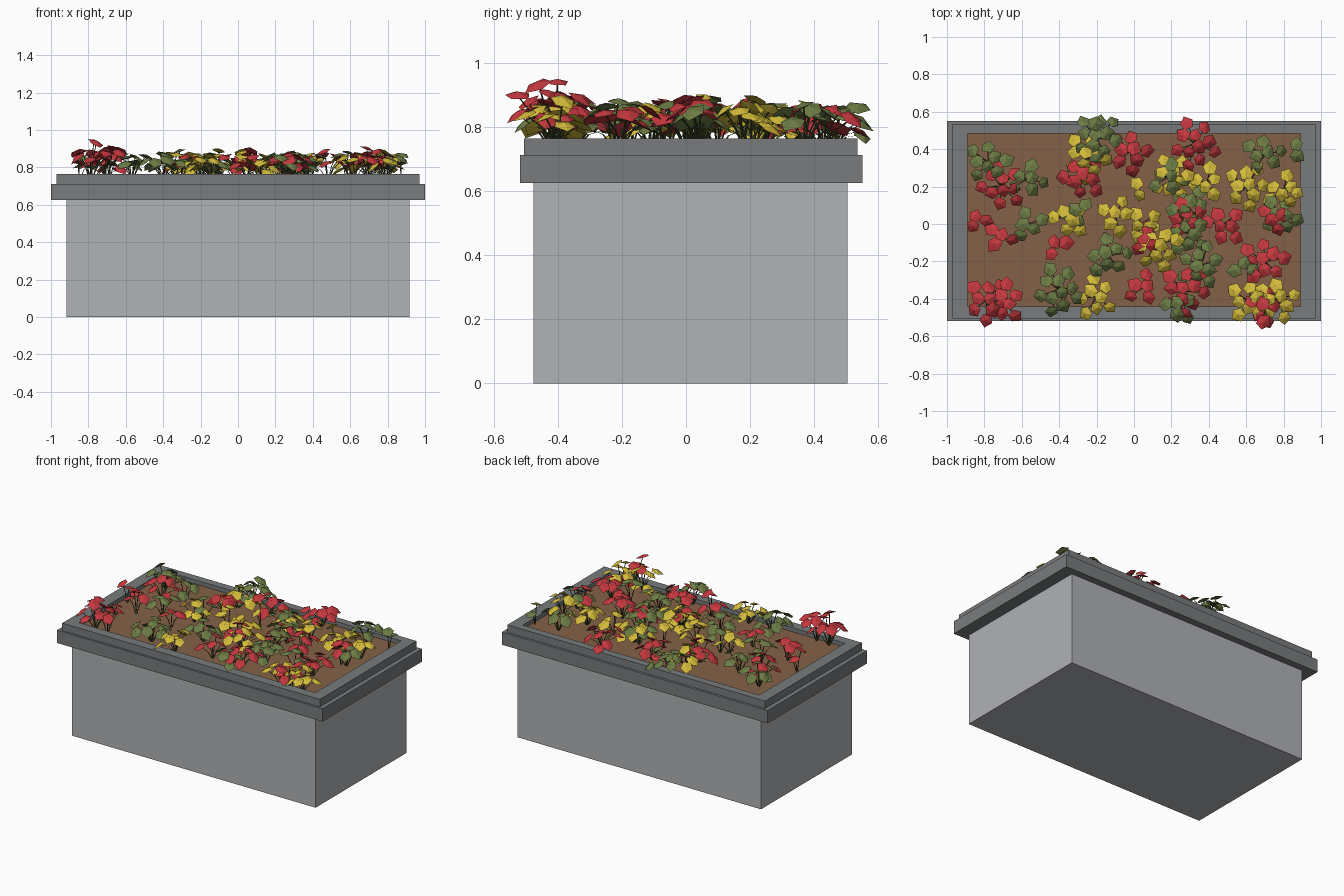
import bpy, bmesh, math, random
from mathutils import Vector, Matrix

if "Cube" in bpy.data.objects:
    bpy.data.objects.remove(bpy.data.objects["Cube"])

random.seed(4)
SOIL_Z = 0.735


def material(name, rgb):
    m = bpy.data.materials.new(name)
    lin = [((c / 255 + 0.055) / 1.055) ** 2.4 for c in rgb]
    m.diffuse_color = (*lin, 1)
    m.use_nodes = True
    m.node_tree.nodes["Principled BSDF"].inputs["Base Color"].default_value = m.diffuse_color
    return m


STONE = material("light stone", (176, 178, 182))
TRIM = material("dark stone", (120, 123, 125))
SOIL = material("soil brown", (132, 97, 72))
RED = material("petal red", (196, 56, 62))
GREEN = material("leaf green", (108, 124, 68))
YELLOW = material("petal yellow", (212, 188, 58))
STEM = material("stem green", (74, 84, 46))


def finish(bm, name, mat):
    bmesh.ops.recalc_face_normals(bm, faces=bm.faces)
    me = bpy.data.meshes.new(name)
    bm.to_mesh(me)
    bm.free()
    me.materials.append(mat)
    ob = bpy.data.objects.new(name, me)
    bpy.context.collection.objects.link(ob)
    return ob


def box(bm, x0, x1, y0, y1, z0, z1):
    m = Matrix.Translation(((x0 + x1) / 2, (y0 + y1) / 2, (z0 + z1) / 2))
    m = m @ Matrix.Diagonal((x1 - x0, y1 - y0, z1 - z0, 1))
    bmesh.ops.create_cube(bm, size=1, matrix=m)


def frame(name, x, y0, y1, z0, z1, ix, iy0, iy1):
    """Rectangular ring with an open middle."""
    bm = bmesh.new()
    loops = []
    for z in (z0, z1):
        for a, b, c in ((x, y0, y1), (ix, iy0, iy1)):
            loops.append([bm.verts.new(p) for p in
                          ((-a, b, z), (a, b, z), (a, c, z), (-a, c, z))])
    ob, ib, ot, it = loops
    for p, q in ((ob, ot), (ot, it), (it, ib), (ib, ob)):
        for i in range(4):
            j = (i + 1) % 4
            bm.faces.new((p[i], p[j], q[j], q[i]))
    finish(bm, name, TRIM)


# planter box, two stepped rims, soil
bm = bmesh.new()
box(bm, -0.917, 0.917, -0.475, 0.503, 0, 0.626)
finish(bm, "planter_box", STONE)
frame("lower_rim", 1.0, -0.518, 0.55, 0.625, 0.712, 0.89, -0.44, 0.483)
frame("upper_rim", 0.97, -0.505, 0.535, 0.712, 0.763, 0.89, -0.44, 0.483)
bm = bmesh.new()
box(bm, -0.89, 0.89, -0.44, 0.483, 0.62, SOIL_Z)
finish(bm, "soil", SOIL)

# plant clumps: centre x, centre y, number of petals
REDS = [(-.85, .02, 3), (-.71, .2, 10), (-.71, -.08, 4), (-.42, -.12, 3),
        (-.28, .25, 8), (-.02, .39, 8), (.33, .43, 11), (.07, -.08, 4),
        (.27, .04, 6), (.48, .0, 7), (.05, -.34, 5), (.27, -.36, 11),
        (.75, .04, 4), (.7, -.2, 9), (.69, -.45, 6), (.69, -.525, 1)]
GREENS = [(-.78, .33, 8), (-.57, .24, 6), (-.57, .0, 5), (-.2, .46, 11),
          (-.21, .535, 1), (-.14, -.17, 8), (-.4, -.35, 11), (.18, .25, 6),
          (.3, .1, 7), (.3, -.05, 8), (.36, -.22, 9), (.58, -.23, 3),
          (.7, .37, 7), (.87, .38, 2), (.79, .04, 7), (.24, -.44, 6), (-.3, .06, 4)]
YELLOWS = [(-.25, .36, 10), (-.35, .03, 6), (-.1, .04, 6), (.04, .0, 5),
           (.12, -.11, 11), (.22, .24, 10), (.03, .2, 2), (.39, .22, 5),
           (.6, .2, 9), (.8, .18, 7), (-.2, -.39, 8), (.62, -.42, 8), (.77, -.4, 8)]

stems = bmesh.new()


def petal(bm, pos, tilt, spin, r):
    """Five-sided, slightly pointed shallow lens."""
    m = (Matrix.Translation(pos) @ Matrix.Rotation(spin, 4, 'Z')
         @ Matrix.Rotation(tilt, 4, 'Y')
         @ Matrix.Rotation(random.uniform(-.3, .3), 4, 'X'))
    ring = []
    for i in range(5):
        a = i * math.tau / 5
        k = r * (1.2 if i == 0 else 0.95)
        ring.append(bm.verts.new(m @ Vector((k * math.cos(a), k * math.sin(a), 0))))
    top = bm.verts.new(m @ Vector((0, 0, 0.3 * r)))
    low = bm.verts.new(m @ Vector((0, 0, -0.12 * r)))
    for i in range(5):
        j = (i + 1) % 5
        bm.faces.new((ring[i], ring[j], top))
        bm.faces.new((ring[j], ring[i], low))


def stem(a, b, r=0.003):
    """Thin three-sided stalk that bends outward."""
    mid = a.lerp(b, 0.45) + Vector((0, 0, 0.02))
    rings = [[stems.verts.new(p + Vector((r * math.cos(k * math.tau / 3),
                                          r * math.sin(k * math.tau / 3), 0)))
              for k in range(3)] for p in (a, mid, b)]
    for p, q in zip(rings, rings[1:]):
        for i in range(3):
            j = (i + 1) % 3
            stems.faces.new((p[i], p[j], q[j], q[i]))


def clump(bm, x, y, n, lift=0.0):
    base = Vector((max(-.87, min(.87, x)), max(-.42, min(.46, y)), SOIL_Z - 0.01))
    phase = random.uniform(0, math.tau)
    for i in range(n):
        ang = phase + i * 2.4
        d = 0.038 * math.sqrt(i + 0.3) if n > 1 else 0
        z = 0.875 - 0.5 * d + random.uniform(-.045, .025) + lift
        pos = Vector((x + d * math.cos(ang), y + d * math.sin(ang), z))
        pos.x = max(-.86, min(.87, pos.x))
        petal(bm, pos, random.uniform(.1, .5) + 2.5 * d, ang + random.uniform(-.4, .4),
              random.uniform(.036, .045))
        stem(base, pos)


for name, mat, spots in (("red_flowers", RED, REDS), ("green_leaves", GREEN, GREENS),
                         ("yellow_flowers", YELLOW, YELLOWS)):
    bm = bmesh.new()
    for x, y, n in spots:
        clump(bm, x, y, n)
    if mat is RED:  # tall clump at the front left corner
        clump(bm, -.79, -.41, 9, 0.06)
        clump(bm, -.69, -.42, 7, 0.07)
    finish(bm, name, mat)
finish(stems, "stems", STEM)
